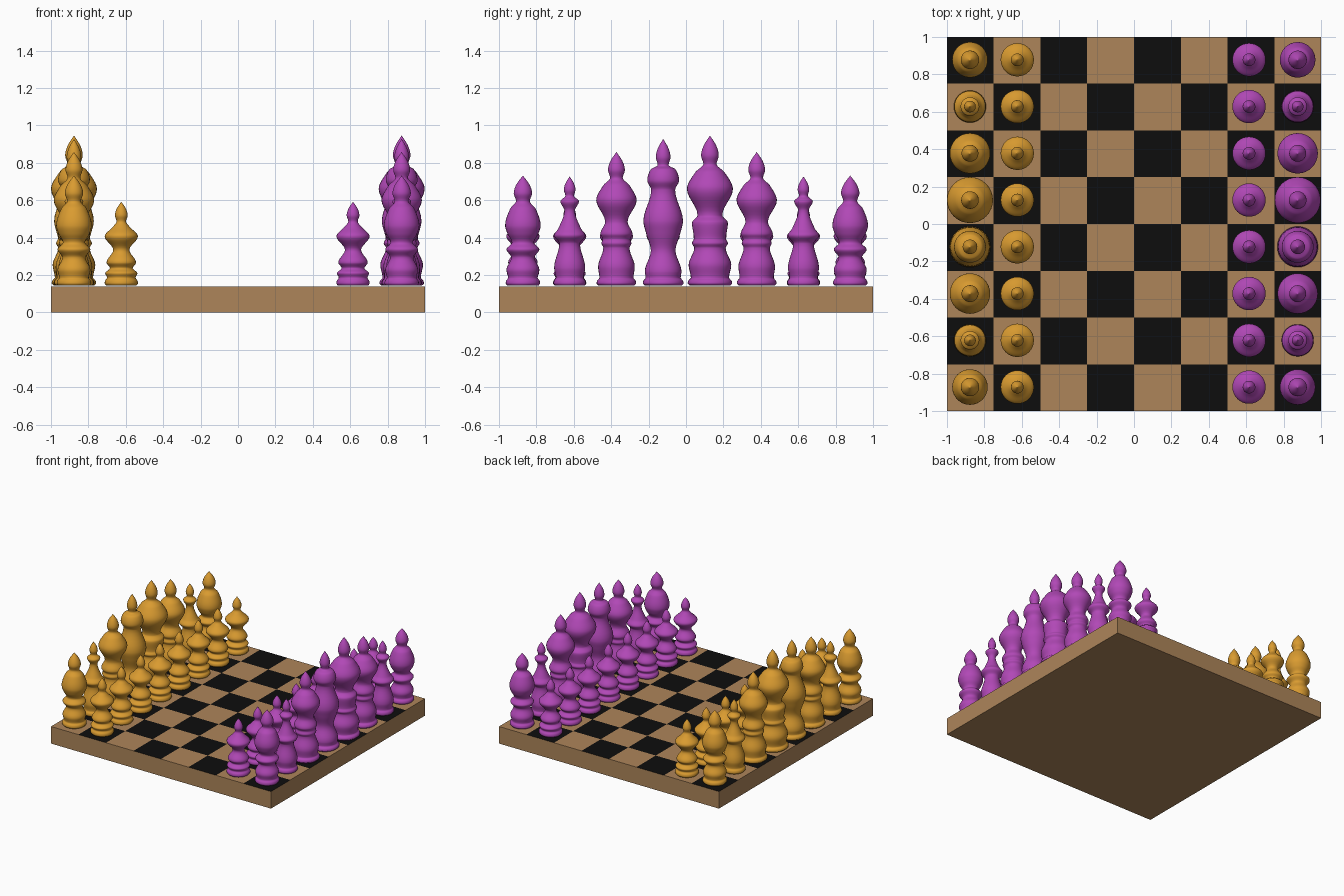
import bpy, bmesh, math
from mathutils import Matrix

if "Cube" in bpy.data.objects:
    bpy.data.objects.remove(bpy.data.objects["Cube"])

BOARD_TOP = 0.14
SEGMENTS = 32
STEPS = 6


def material(name, rgb):
    m = bpy.data.materials.new(name)
    m.diffuse_color = (*rgb, 1)
    m.use_nodes = True
    m.node_tree.nodes["Principled BSDF"].inputs["Base Color"].default_value = m.diffuse_color
    return m


tan = material("tan wood", (0.42, 0.235, 0.102))
black = material("black square", (0.004, 0.004, 0.004))
gold = material("golden wood", (0.70, 0.33, 0.03))
purple = material("purple", (0.44, 0.065, 0.47))


# Board: slab with an 8 x 8 chequered top
def build_board():
    bm = bmesh.new()
    bmesh.ops.create_grid(bm, x_segments=8, y_segments=8, size=1,
                          matrix=Matrix.Translation((0, 0, BOARD_TOP)))
    for f in bm.faces:
        c = f.calc_center_median()
        i, j = math.floor((c.x + 1) * 4), math.floor((c.y + 1) * 4)
        f.material_index = (i + j) % 2
    rim = [e for e in bm.edges if e.is_boundary]
    out = bmesh.ops.extrude_edge_only(bm, edges=rim)["geom"]
    for v in out:
        if isinstance(v, bmesh.types.BMVert):
            v.co.z = 0
    bottom = [e for e in out if isinstance(e, bmesh.types.BMEdge)
              and all(v.co.z == 0 for v in e.verts)]
    bmesh.ops.contextual_create(bm, geom=bottom)
    for f in bm.faces:
        if f.calc_center_median().z < BOARD_TOP - 0.01:
            f.material_index = 0
    bmesh.ops.recalc_face_normals(bm, faces=bm.faces)
    me = bpy.data.meshes.new("board")
    bm.to_mesh(me)
    bm.free()
    me.materials.append(tan)
    me.materials.append(black)
    bpy.context.collection.objects.link(bpy.data.objects.new("board", me))


# Each piece: foot radius, finial radius, neck height, tip height,
# then the (radius, height) of each bulge and waist between foot and finial
PIECES = {
    "pawn": (.089, .034, .483, .592,
             [(.086, .21), (.061, .237), (.079, .267), (.043, .335), (.089, .407), (.045, .458)]),
    "rook": (.092, .049, .590, .732,
             [(.088, .228), (.062, .294), (.088, .337), (.059, .374), (.082, .42),
              (.095, .465), (.068, .555)]),
    "knight": (.086, .031, .620, .727,
               [(.083, .24), (.055, .368), (.084, .412), (.06, .45), (.028, .545), (.05, .594)]),
    "bishop": (.106, .045, .714, .858,
               [(.098, .245), (.07, .345), (.08, .37), (.074, .392), (.086, .42),
                (.06, .485), (.108, .6), (.07, .68)]),
    "queen": (.109, .039, .782, .928,
              [(.098, .22), (.066, .33), (.092, .425), (.106, .49), (.064, .655),
               (.085, .705), (.066, .765)]),
    "king": (.119, .047, .787, .946,
             [(.114, .255), (.084, .345), (.096, .37), (.086, .395), (.096, .48),
              (.066, .52), (.123, .66), (.078, .75)]),
}


# Full profile: shared foot and teardrop finial around the body
def profile(name):
    foot, fin, neck, tip, body = PIECES[name]
    h = tip - neck
    base = [(.9 * foot, .143), (foot, .156), (.97 * foot, .17), (.86 * foot, .186)]
    finial = [(.75 * fin, neck + .04 * h), (fin, neck + .33 * h),
              (.72 * fin, neck + .66 * h), (0, tip)]
    return base + body + finial


def smooth_curve(p):
    """Hermite curve that is upright at every bulge and waist."""
    slopes = [0]
    for (r0, z0), (r1, z1), (r2, z2) in zip(p, p[1:], p[2:]):
        turning = (r1 - r0) * (r2 - r1) <= 0
        slopes.append(0 if turning else (r2 - r0) / (z2 - z0))
    slopes.append((p[-1][0] - p[-2][0]) / (p[-1][1] - p[-2][1]))
    slopes[0] = (p[1][0] - p[0][0]) / (p[1][1] - p[0][1])
    result = []
    for k, ((r0, z0), (r1, z1)) in enumerate(zip(p, p[1:])):
        d = z1 - z0
        for s in range(STEPS):
            t = s / STEPS
            r = (r0 * (1 + 2 * t) * (1 - t) ** 2 + r1 * t * t * (3 - 2 * t)
                 + d * slopes[k] * t * (1 - t) ** 2
                 + d * slopes[k + 1] * t * t * (t - 1))
            result.append((r, z0 + d * t))
    return result + [p[-1]]


# Lathe a profile around z into a mesh
def turned_mesh(name, mat):
    curve = smooth_curve(profile(name))
    bm = bmesh.new()
    rings = []
    for r, z in curve[:-1]:
        rings.append([bm.verts.new((r * math.cos(a), r * math.sin(a), z - BOARD_TOP))
                      for a in (math.tau * i / SEGMENTS for i in range(SEGMENTS))])
    tip = bm.verts.new((0, 0, curve[-1][1] - BOARD_TOP))
    bm.faces.new(rings[0][::-1])
    for i in range(SEGMENTS):
        n = (i + 1) % SEGMENTS
        for lo, hi in zip(rings, rings[1:]):
            bm.faces.new((lo[i], lo[n], hi[n], hi[i]))
        bm.faces.new((rings[-1][i], rings[-1][n], tip))
    for f in bm.faces:
        f.smooth = len(f.verts) <= 4
    me = bpy.data.meshes.new(name)
    bm.to_mesh(me)
    bm.free()
    me.materials.append(mat)
    return me


build_board()

# Two armies: back row and pawns along y
BACK_ROW = ["rook", "knight", "bishop", "queen", "king", "bishop", "knight", "rook"]
for side, mat, back_x, pawn_x in (("gold", gold, -0.877, -0.624),
                                  ("purple", purple, 0.875, 0.615)):
    meshes = {n: turned_mesh(n, mat) for n in PIECES}
    for j, kind in enumerate(BACK_ROW):
        y = -0.872 + 0.25 * j
        for n, x in ((kind, back_x), ("pawn", pawn_x)):
            ob = bpy.data.objects.new(f"{side}_{n}_{j + 1}", meshes[n])
            ob.location = (x, y, BOARD_TOP)
            bpy.context.collection.objects.link(ob)
